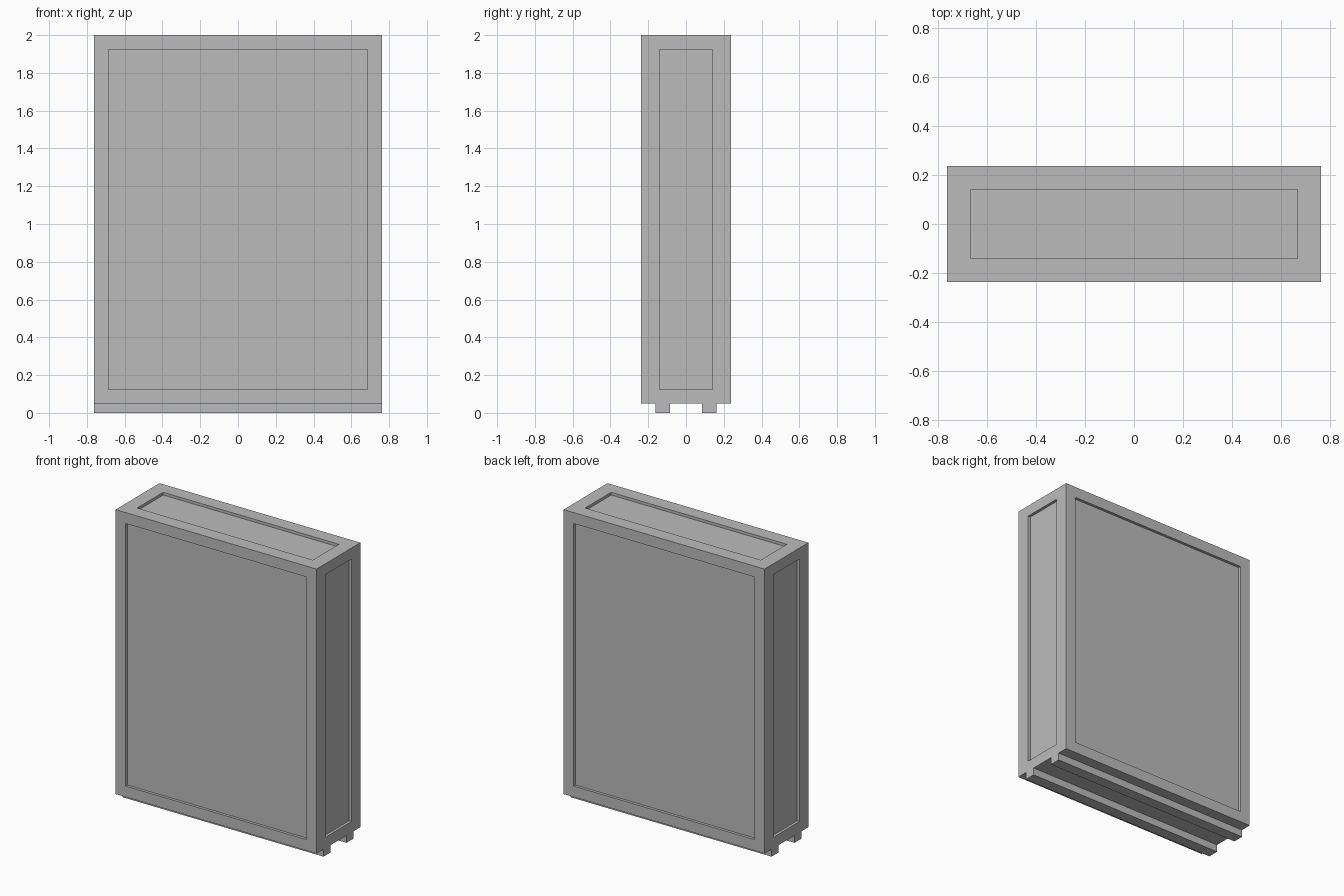
import bpy
import bmesh
from mathutils import Vector

cube = bpy.data.objects.get("Cube")
if cube:
    bpy.data.objects.remove(cube, do_unlink=True)

# Single flat grey for every part
grey = bpy.data.materials.new("plain grey")
grey.use_nodes = True
grey.diffuse_color = (0.5, 0.5, 0.5, 1)
bsdf = next(n for n in grey.node_tree.nodes if n.type == 'BSDF_PRINCIPLED')
bsdf.inputs["Base Color"].default_value = (0.5, 0.5, 0.5, 1)

HALF_X, HALF_Y, BASE, TOP = 0.762, 0.237, 0.05, 2.0
DEPTH = 0.019


def make_box(bm, low, high):
    verts = bmesh.ops.create_cube(bm, size=1)["verts"]
    low, high = Vector(low), Vector(high)
    for v in verts:
        v.co = (low + high) / 2 + v.co * (high - low)


def finish(name, bm):
    mesh = bpy.data.meshes.new(name)
    bm.to_mesh(mesh)
    bm.free()
    mesh.materials.append(grey)
    obj = bpy.data.objects.new(name, mesh)
    bpy.context.collection.objects.link(obj)
    return obj


def recess(bm, normal, margins):
    """Sink a panel into the face pointing along normal, leaving a border."""
    face = max(bm.faces, key=lambda f: f.normal.dot(normal) * f.calc_area())
    centre = face.calc_center_median()
    # Border ring
    bmesh.ops.inset_individual(bm, faces=[face], thickness=0.01)
    outer = (HALF_X, HALF_Y, (TOP - BASE) / 2)
    for v in face.verts:
        for i in range(3):
            if not normal[i]:
                side = 1 if v.co[i] > centre[i] else -1
                v.co[i] = centre[i] + side * (outer[i] - margins[i])
    # Straight recess walls and sunken panel
    bmesh.ops.inset_individual(bm, faces=[face], thickness=0)
    for v in face.verts:
        v.co -= normal * DEPTH
    bm.normal_update()


# Case body with recessed panels on the four sides and the top
bm = bmesh.new()
make_box(bm, (-HALF_X, -HALF_Y, BASE), (HALF_X, HALF_Y, TOP))
bm.normal_update()
for sign in (-1, 1):
    recess(bm, Vector((0, sign, 0)), (0.076, 0, 0.075))
    recess(bm, Vector((sign, 0, 0)), (0, 0.096, 0.075))
recess(bm, Vector((0, 0, 1)), (0.096, 0.096, 0))
finish("case_body", bm)

# Two full-length runners underneath
for name, y in (("front_runner", -0.124), ("back_runner", 0.124)):
    bm = bmesh.new()
    make_box(bm, (-HALF_X, y - 0.038, 0), (HALF_X, y + 0.038, BASE))
    finish(name, bm)
